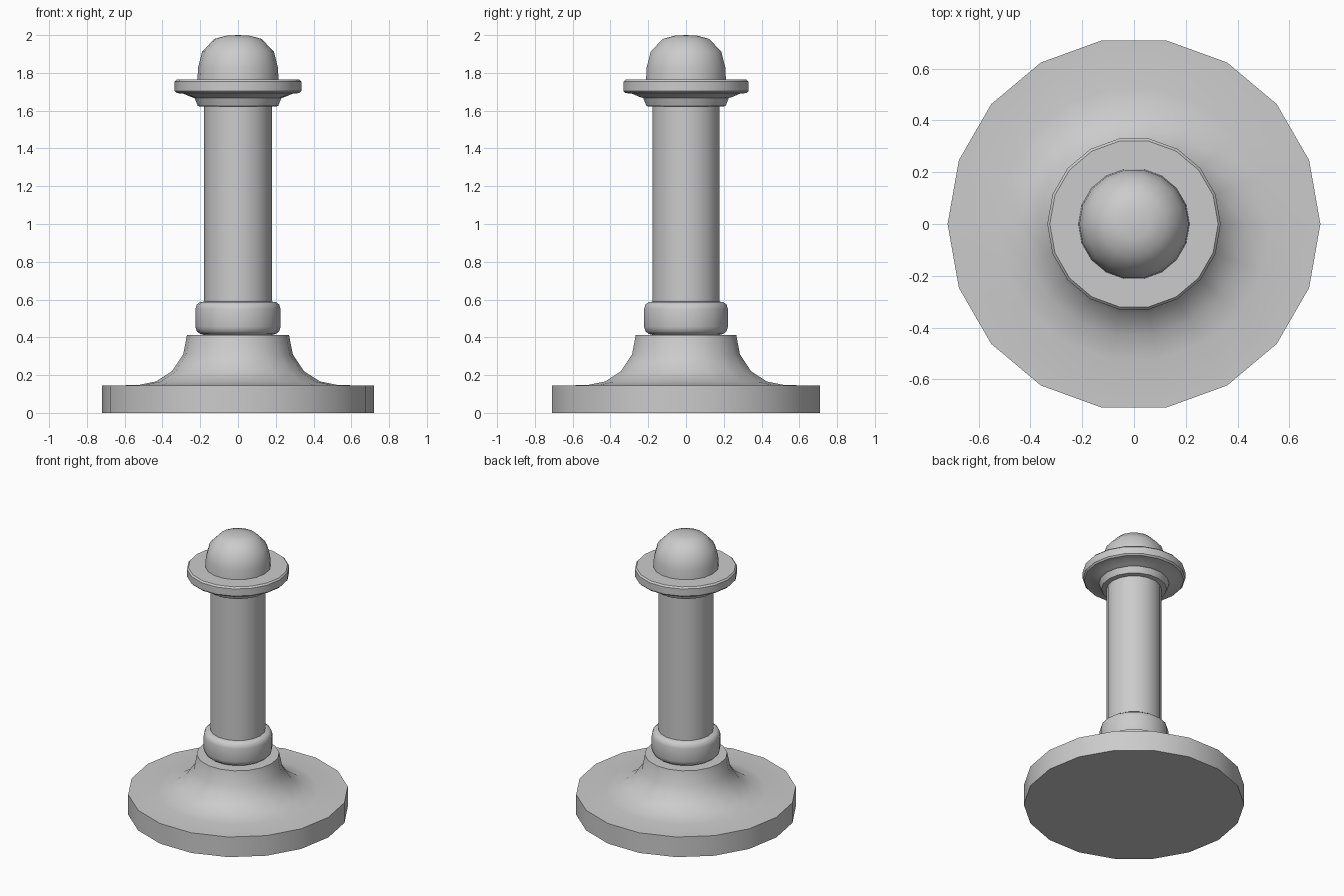
import bpy, bmesh, math

if "Cube" in bpy.data.objects:
    bpy.data.objects.remove(bpy.data.objects["Cube"])

SIDES = 18


def lathe(name, profile, angle=40):
    """Revolve an (r, z) profile round z; ends are capped with n-gons or a pole."""
    bm = bmesh.new()
    rings = []
    for r, z in profile:
        if r == 0:
            rings.append([bm.verts.new((0, 0, z))] * SIDES)
        else:
            rings.append([bm.verts.new((r * math.cos(2 * math.pi * i / SIDES),
                                        r * math.sin(2 * math.pi * i / SIDES), z))
                          for i in range(SIDES)])
    for a, b in zip(rings, rings[1:]):
        for i in range(SIDES):
            j = (i + 1) % SIDES
            bm.faces.new(list(dict.fromkeys((a[i], a[j], b[j], b[i]))))
    for ring, (r, z) in ((rings[0], profile[0]), (rings[-1], profile[-1])):
        if r > 0:
            bm.faces.new(ring)
    bmesh.ops.recalc_face_normals(bm, faces=bm.faces[:])
    mesh = bpy.data.meshes.new(name)
    bm.to_mesh(mesh)
    bm.free()
    obj = bpy.data.objects.new(name, mesh)
    bpy.context.collection.objects.link(obj)
    bpy.ops.object.select_all(action='DESELECT')
    obj.select_set(True)
    bpy.context.view_layer.objects.active = obj
    bpy.ops.object.shade_smooth_by_angle(angle=math.radians(angle))
    return obj


# Disc foot with concave flare
lathe("base", [(0.72, 0), (0.72, 0.145), (0.53, 0.147), (0.435, 0.166),
               (0.35, 0.22), (0.29, 0.31), (0.27, 0.413)])

# Rounded ring at the foot of the shaft
lathe("lower_ring", [(0.18, 0.413), (0.20, 0.418), (0.218, 0.432), (0.225, 0.455),
                     (0.225, 0.55), (0.218, 0.574), (0.20, 0.587), (0.17, 0.59)])

# Shaft
lathe("shaft", [(0.18, 0.58), (0.18, 1.63)])

# Flared collar and flange
lathe("collar", [(0.20, 1.622), (0.213, 1.625), (0.23, 1.667), (0.25, 1.673),
                 (0.29, 1.69), (0.325, 1.693), (0.335, 1.703),
                 (0.335, 1.754), (0.325, 1.765)])

# Domed cap
lathe("dome", [(0.215, 1.76), (0.211, 1.83), (0.19, 1.912),
               (0.125, 1.98), (0.06, 1.997), (0, 2.0)])
